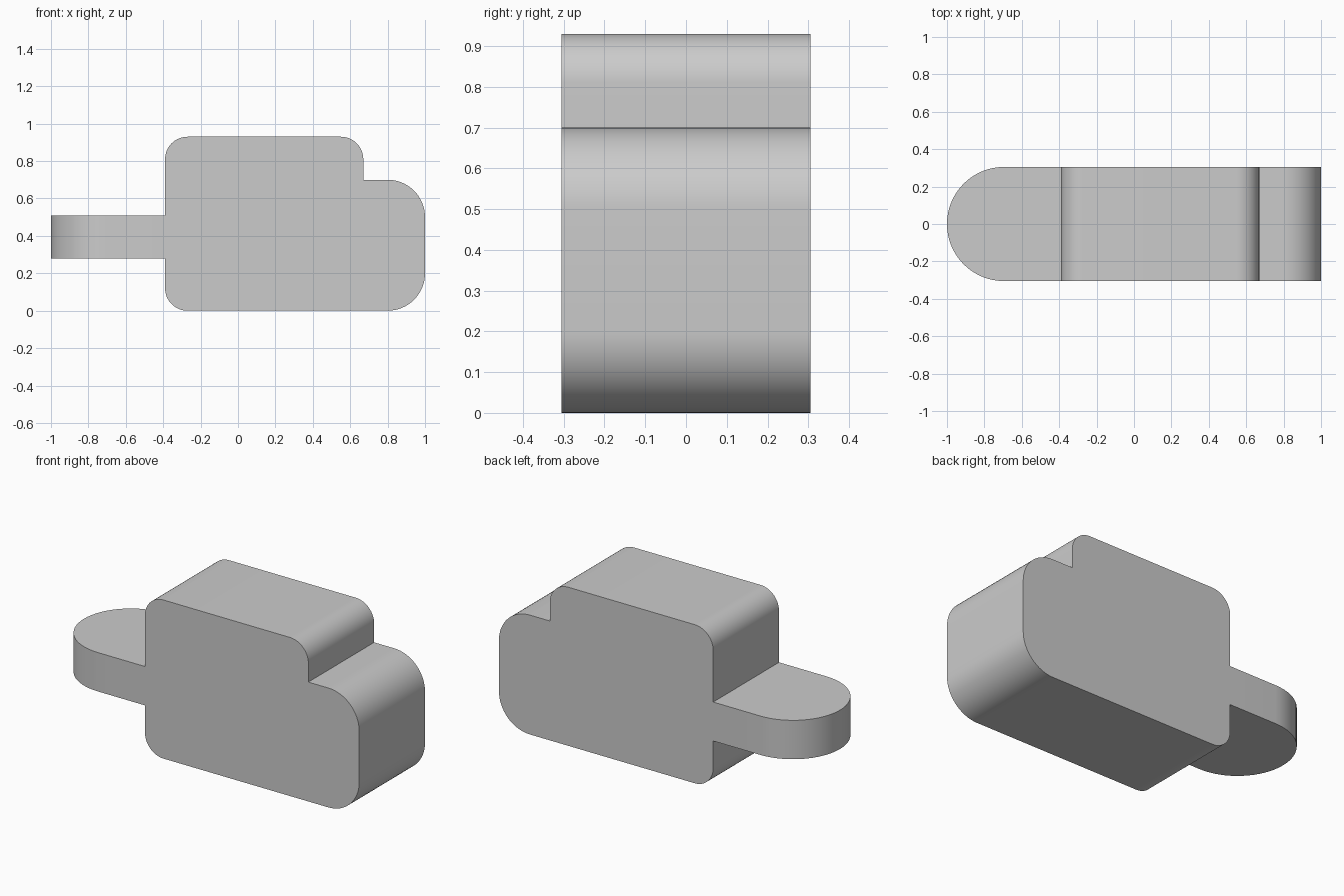
import bpy, bmesh
from math import cos, sin, radians
from mathutils import Vector

if "Cube" in bpy.data.objects:
    bpy.data.objects.remove(bpy.data.objects["Cube"])

HALF = 0.305   # half depth of the block and radius of the tongue end

grey = bpy.data.materials.new("plain grey")
grey.use_nodes = True
grey.diffuse_color = (0.6, 0.6, 0.6, 1)
grey.node_tree.nodes["Principled BSDF"].inputs["Base Color"].default_value = grey.diffuse_color


def arc(cx, cy, r, start, end, steps=16):
    angles = [radians(start + (end - start) * i / steps) for i in range(steps + 1)]
    return [(cx + r * cos(a), cy + r * sin(a)) for a in angles]


def extrude(name, points, offset):
    """Extrude a closed outline of 3D points along an offset."""
    bm = bmesh.new()
    face = bm.faces.new([bm.verts.new(p) for p in points])
    top = bmesh.ops.extrude_face_region(bm, geom=[face])["geom"]
    bmesh.ops.translate(bm, vec=Vector(offset),
                        verts=[v for v in top if isinstance(v, bmesh.types.BMVert)])
    bmesh.ops.recalc_face_normals(bm, faces=bm.faces)
    mesh = bpy.data.meshes.new(name)
    bm.to_mesh(mesh)
    bm.free()
    mesh.materials.append(grey)
    obj = bpy.data.objects.new(name, mesh)
    bpy.context.collection.objects.link(obj)
    return obj


# Side outline: rounded block, stepped shoulder and a tongue running past its end
outline = arc(-0.27, 0.12, 0.12, 180, 270)
outline += arc(0.8, 0.2, 0.2, 270, 360)
outline += arc(0.8, 0.5, 0.2, 0, 90)
outline += [(0.67, 0.70)]
outline += arc(0.55, 0.81, 0.12, 0, 90)
outline += arc(-0.27, 0.81, 0.12, 90, 180)
outline += [(-0.39, 0.508), (-1.1, 0.508), (-1.1, 0.28), (-0.39, 0.28)]
block = extrude("block_with_tongue", [(x, -0.5, z) for x, z in outline], (0, 1, 0))

# Plan outline: straight sides with a half-round tongue end
plan = arc(HALF - 1, 0, HALF, 90, 270, 32) + [(1.2, -HALF), (1.2, HALF)]
cutter = extrude("plan_cutter", [(x, y, -0.2) for x, y in plan], (0, 0, 1.5))
cutter.hide_render = True

# Keep only what lies inside the plan outline
trim = block.modifiers.new("plan trim", "BOOLEAN")
trim.operation = "INTERSECT"
trim.solver = "EXACT"
trim.object = cutter
bpy.ops.object.select_all(action="DESELECT")
block.select_set(True)
bpy.context.view_layer.objects.active = block
bpy.ops.object.modifier_apply(modifier=trim.name)
bpy.data.objects.remove(cutter)
bpy.ops.object.shade_smooth_by_angle(angle=radians(30))
